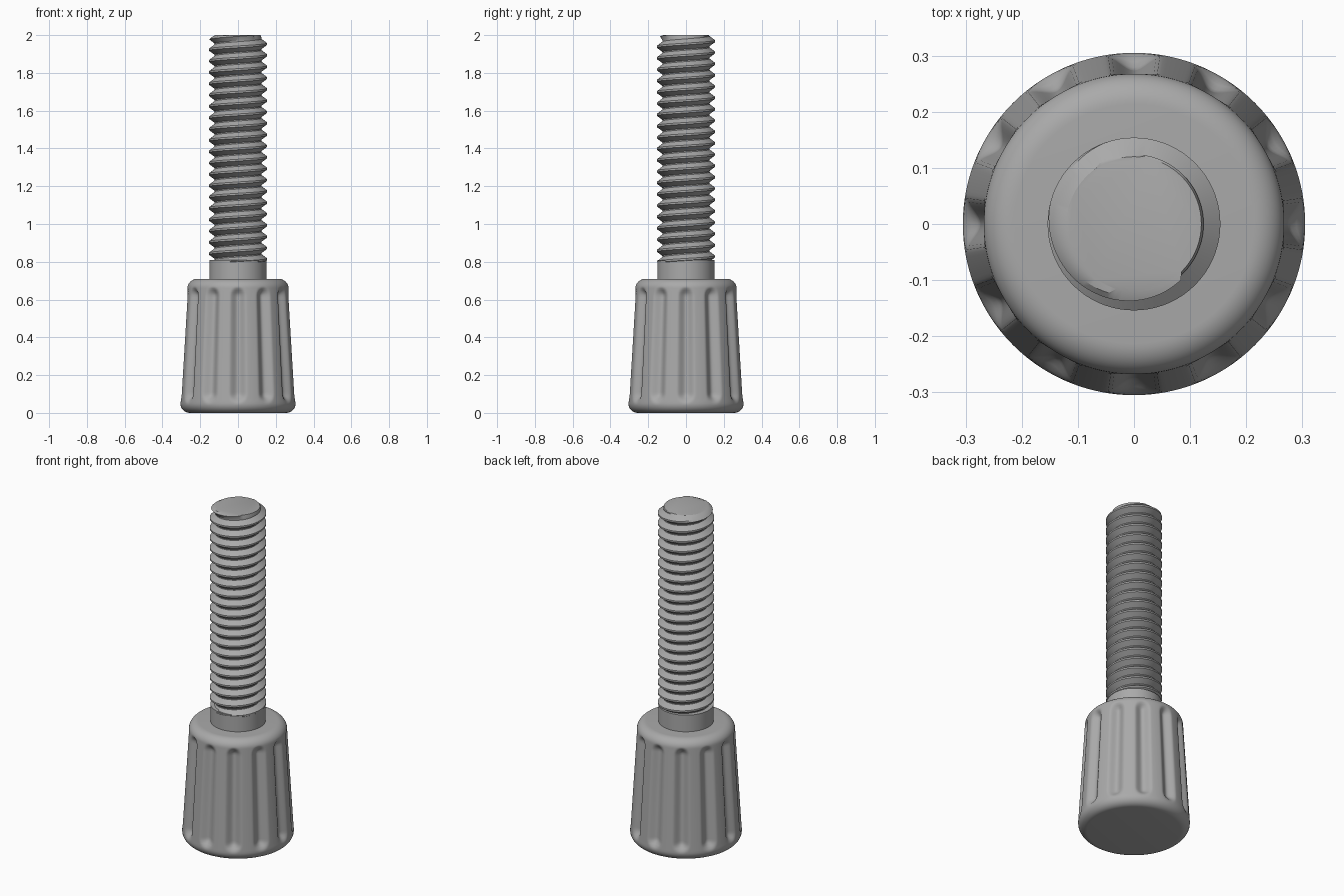
import bpy, bmesh, math

if "Cube" in bpy.data.objects:
    bpy.data.objects.remove(bpy.data.objects["Cube"], do_unlink=True)

grey = bpy.data.materials.new("satin_grey")
grey.use_nodes = True
GREY = (0.4, 0.4, 0.4, 1)
grey.diffuse_color = GREY
grey.node_tree.nodes["Principled BSDF"].inputs["Base Color"].default_value = GREY


def swept_grid(name, rows, columns, point, angle=30):
    """Round skin from point(row, turn), closed at both ends."""
    bm = bmesh.new()
    grid = [[bm.verts.new(point(r, c / columns)) for c in range(columns + 1)]
            for r in range(rows)]
    for low, high in zip(grid, grid[1:]):
        for c in range(columns):
            bm.faces.new((low[c], low[c + 1], high[c + 1], high[c]))
    bm.faces.new(grid[0][:columns][::-1])
    bm.faces.new(grid[-1][:columns])
    bmesh.ops.remove_doubles(bm, verts=bm.verts, dist=1e-5)
    bmesh.ops.dissolve_degenerate(bm, dist=1e-6, edges=bm.edges)
    bmesh.ops.recalc_face_normals(bm, faces=bm.faces)
    mesh = bpy.data.meshes.new(name)
    bm.to_mesh(mesh)
    bm.free()
    obj = bpy.data.objects.new(name, mesh)
    bpy.context.collection.objects.link(obj)
    mesh.materials.append(grey)
    bpy.ops.object.select_all(action='DESELECT')
    obj.select_set(True)
    bpy.context.view_layer.objects.active = obj
    bpy.ops.object.shade_smooth_by_angle(angle=math.radians(angle))
    return obj


def polar(r, turn, z):
    a = turn * math.tau
    return (r * math.cos(a), r * math.sin(a), z)


# Knob: tapered body with rounded rims and twelve round-ended grooves
FLUTES, HALF_WIDTH, DEPTH = 12, 0.047, 0.028
profile = []
for i in range(9):
    a = math.pi / 2 * i / 8
    profile.append((0.255 + 0.05 * math.sin(a), 0.05 - 0.05 * math.cos(a)))
profile += [(0.305 - 0.037 * i / 50, 0.05 + 0.61 * i / 50) for i in range(1, 51)]
for i in range(1, 11):
    a = math.pi / 2 * i / 10
    profile.append((0.213 + 0.055 * math.cos(a), 0.66 + 0.05 * math.sin(a)))


def knob_point(row, turn):
    r, z = profile[row]
    offset = (turn * FLUTES + 0.5) % 1 - 0.5
    across = offset * math.tau / FLUTES * 0.285
    along = max(0.1 - z, 0, z - 0.62)
    d = min(math.hypot(across, along) / HALF_WIDTH, 1)
    cut = DEPTH * (0.5 + 0.5 * math.cos(math.pi * d)) ** 0.8
    return polar(r - cut, turn, z)


swept_grid("fluted_knob", len(profile), FLUTES * 24, knob_point, 40)

# Collar between the knob and the thread
collar = [(0.151, 0.7), (0.151, 0.81)]
swept_grid("collar", 2, 64, lambda row, turn: polar(collar[row][0], turn, collar[row][1]))

# Threaded shaft: right-handed helix with a chamfered tip
PITCH, START, TIP = 0.06, 0.72, 2.0
MINOR, MAJOR = 0.124, 0.154
tooth = [(0, MINOR), (0.1, MINOR), (0.47, MAJOR), (0.63, MAJOR)]


def thread_point(row, turn):
    lap, step = divmod(row, len(tooth))
    share, r = tooth[step]
    z = START + PITCH * (lap + share + turn)
    if z < 0.8:
        r = min(r, 0.14)
    if z >= TIP:
        return polar(0.12, turn, TIP)
    return polar(min(r, 0.13 + (TIP - z)), turn, z)


laps = math.ceil((TIP - START) / PITCH) + 1
swept_grid("threaded_shaft", laps * len(tooth), 72, thread_point)
